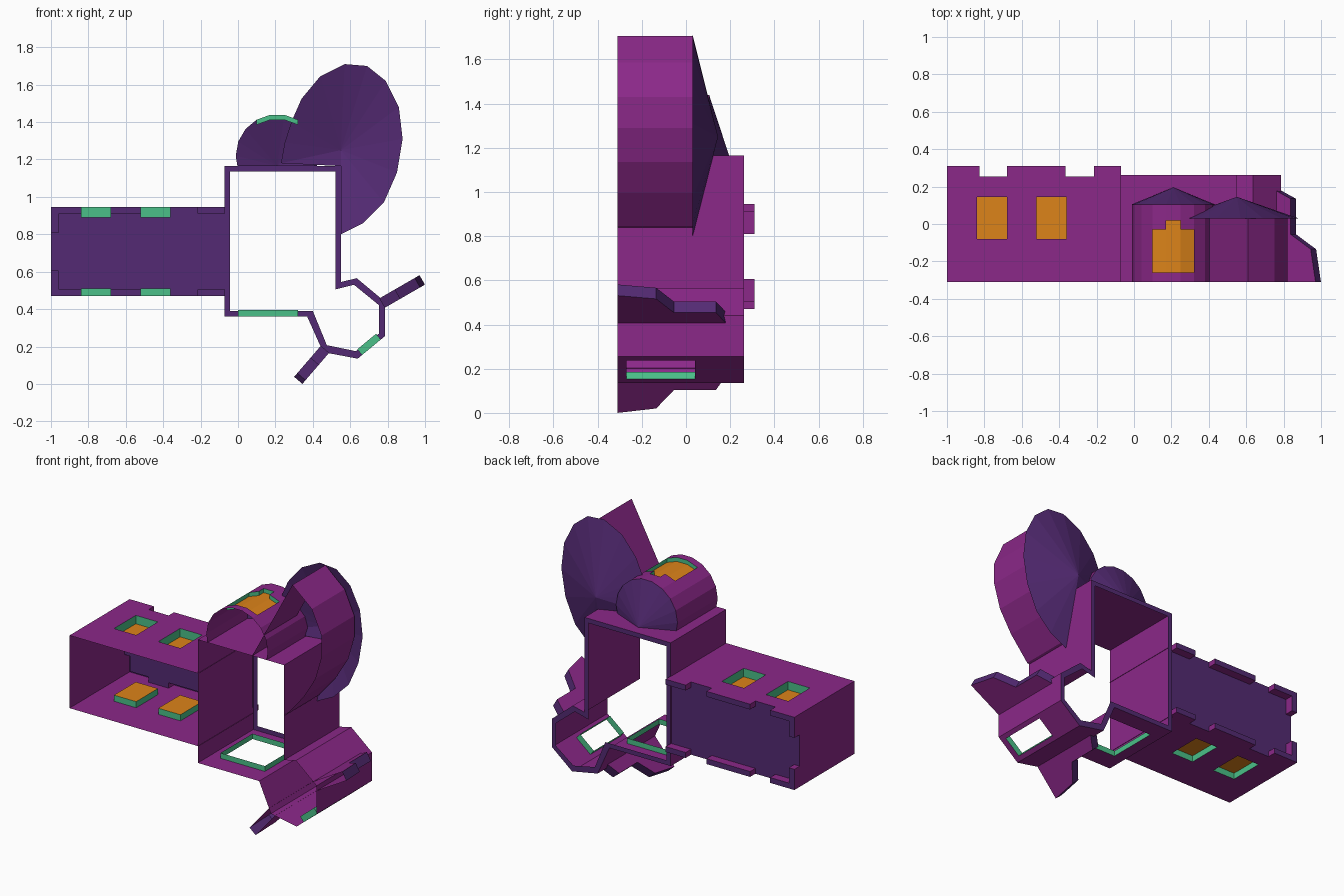
import bpy, bmesh, math
from mathutils import Vector

if "Cube" in bpy.data.objects:
    bpy.data.objects.remove(bpy.data.objects["Cube"])

PURPLE, INDIGO, GREEN, ORANGE = range(4)
MATS = []
for name, col in [("purple", (0.26, 0.021, 0.25)), ("indigo", (0.088, 0.023, 0.172)),
                  ("green", (0.07, 0.53, 0.25)), ("orange", (0.72, 0.23, 0.01))]:
    m = bpy.data.materials.new(name)
    m.diffuse_color = (*col, 1)
    m.use_nodes = True
    m.node_tree.nodes["Principled BSDF"].inputs["Base Color"].default_value = m.diffuse_color
    MATS.append(m)

FRONT, BACK = -0.31, 0.262


def face(bm, pts, mat):
    f = bm.faces.new([bm.verts.new(p) for p in pts])
    f.material_index = mat


def finish(bm, name):
    bmesh.ops.remove_doubles(bm, verts=bm.verts, dist=0.0005)
    bmesh.ops.recalc_face_normals(bm, faces=bm.faces)
    me = bpy.data.meshes.new(name)
    bm.to_mesh(me)
    bm.free()
    for m in MATS:
        me.materials.append(m)
    ob = bpy.data.objects.new(name, me)
    bpy.context.collection.objects.link(ob)


def panel(bm, at, us, vs, cells=(), depth=0.04, base=PURPLE, side=GREEN, floor=ORANGE):
    """Grid of faces; listed cells are pushed by depth. at(u, v, d) gives the 3D point."""
    for i in range(len(us) - 1):
        for j in range(len(vs) - 1):
            ring = [(us[i], vs[j]), (us[i + 1], vs[j]), (us[i + 1], vs[j + 1]), (us[i], vs[j + 1])]
            if (i, j) not in cells:
                face(bm, [at(u, v, 0) for u, v in ring], base)
                continue
            if floor is not None:
                face(bm, [at(u, v, depth) for u, v in ring], floor)
            for k, nb in enumerate([(i, j - 1), (i + 1, j), (i, j + 1), (i - 1, j)]):
                if nb not in cells:
                    a, b = ring[k], ring[(k + 1) % 4]
                    face(bm, [at(*a, 0), at(*b, 0), at(*b, depth), at(*a, depth)], side)


def wall(bm, p, q, y1, us=(), vs=(), cells=(), **kw):
    """Flat wall running from p to q in the x-z plane, inside on the right hand."""
    p, q = Vector(p), Vector(q)
    d = (q - p).normalized()

    def at(u, v, dep):
        w = p + d * u + Vector((d.y, -d.x)) * dep
        return (w.x, v, w.y)
    panel(bm, at, [0, *us, (q - p).length], [FRONT, *vs, y1], cells, **kw)


# Left room: open front, recessed windows in floor and ceiling
bm = bmesh.new()
A, B, C, D = (-0.07, 0.47), (-1, 0.47), (-1, 0.945), (-0.07, 0.945)
win = {(1, 1), (3, 1)}
wall(bm, A, B, 0.255, (0.29, 0.45, 0.61, 0.77), (-0.08, 0.145), win, depth=0.04)
wall(bm, B, C, 0.255)
wall(bm, C, D, 0.255, (0.16, 0.32, 0.48, 0.64), (-0.08, 0.145), win, depth=0.055)
# back wall with raised tabs around its border
tabs = {(i, j) for i in (0, 1, 3, 5) for j in (0, 4)} | {(0, 1), (0, 3)}
panel(bm, lambda u, v, d: (u, 0.255 + d, v), [-1, -0.96, -0.825, -0.68, -0.365, -0.215, -0.07],
      [0.47, 0.505, 0.605, 0.81, 0.91, 0.945], tabs, depth=0.055,
      base=INDIGO, side=PURPLE, floor=INDIGO)
finish(bm, "left_room")

# Main room with lower annex: one tube with a flat rim at the back
outer = [(-0.073, 0.36), (-0.073, 1.165), (0.55, 1.165), (0.55, 0.545), (0.635, 0.565),
         (0.785, 0.44), (0.785, 0.255), (0.64, 0.135), (0.455, 0.17), (0.37, 0.36)]
inner = [(-0.042, 0.39), (-0.042, 1.135), (0.52, 1.135), (0.52, 0.505), (0.62, 0.53),
         (0.755, 0.42), (0.755, 0.27), (0.63, 0.175), (0.475, 0.207), (0.4, 0.39)]
bm = bmesh.new()
n = len(outer)
for i in range(n):
    j = (i + 1) % n
    p, q = outer[i], outer[j]
    if i == 9:      # floor hatch
        wall(bm, p, q, BACK, (0.05, 0.37), (-0.18, 0.15), {(1, 1)}, depth=0.035, floor=None)
    elif i == 6:    # annex hatch
        wall(bm, p, q, BACK, (0.028, 0.158), (-0.27, 0.04), {(1, 1)}, depth=0.04, floor=None)
    else:
        wall(bm, p, q, BACK)
    face(bm, [(x, BACK, z) for x, z in (p, q, inner[j], inner[i])], INDIGO)
finish(bm, "main_room")

# Rounded roof vault with skylight and half-cone end
ctr = Vector((0.21, 1.22))
arc = [Vector((-0.003, 1.165))]
arc += [ctr + 0.222 * Vector((math.cos(a), math.sin(a)))
        for a in (math.radians(180 - 20 * k) for k in range(10))]
arc.append(Vector((0.423, 1.165)))

bm = bmesh.new()
panel(bm, lambda u, v, d: (arc[u].x, v, arc[u].y - d), list(range(len(arc))),
      [FRONT, -0.26, -0.03, 0.02, 0.105], {(4, 1), (5, 1), (6, 1), (5, 2)}, depth=0.027)
for a, b in zip(arc, arc[1:]):
    face(bm, [(a.x, 0.105, a.y), (b.x, 0.105, b.y), (0.21, 0.195, 1.165)], INDIGO)
finish(bm, "roof_vault")

# Side chamber: straight sloping left side, rounded right side
bm = bmesh.new()
chamber = [(0.32, 1.165), (0.61, 1.705), (0.75, 1.585), (0.82, 1.43), (0.82, 1.29),
           (0.775, 1.135), (0.69, 0.995), (0.565, 0.845), (0.55, 0.84)]
for p, q in zip(chamber, chamber[1:]):
    wall(bm, p, q, 0.03)
finish(bm, "side_chamber")

# Wide shallow cone behind the chamber, cut off at the main room roof
bm = bmesh.new()
rim = [(0.23, 1.18), (0.25, 1.29), (0.285, 1.40), (0.34, 1.525), (0.44, 1.645), (0.57, 1.71),
       (0.69, 1.70), (0.79, 1.62), (0.86, 1.48), (0.88, 1.31), (0.85, 1.13), (0.78, 0.97),
       (0.67, 0.86), (0.55, 0.80)]
apex = (0.55, 0.145, 1.25)
for p, q in zip(rim, rim[1:]):
    face(bm, [(p[0], 0.03, p[1]), (q[0], 0.03, q[1]), apex], INDIGO)
face(bm, [(0.55, 0.123, 1.165), (0.23, 0.03, 1.18), apex], INDIGO)
finish(bm, "shallow_cone")


# Stepped fins on the annex corners, open at the front
def fin(name, base, tip):
    base, tip = Vector(base), Vector(tip)
    r = (tip - base).length
    d = (tip - base) / r
    side = Vector((-d.y, d.x)) * 0.029
    prof = [(0, FRONT), (r, FRONT), (r * 0.88, -0.135), (r * 0.38, -0.055),
            (r * 0.38, 0.135), (0, 0.18)]

    def ring(s):
        return [((base + d * u + side * s).x, y, (base + d * u + side * s).y) for u, y in prof]
    lo, hi = ring(-1), ring(1)
    bm = bmesh.new()
    face(bm, lo, PURPLE)
    face(bm, hi, PURPLE)
    for i in range(1, 5):
        face(bm, [lo[i], lo[i + 1], hi[i + 1], hi[i]], INDIGO)
    finish(bm, name)


fin("upper_fin", (0.77, 0.432), (0.985, 0.556))
fin("lower_fin", (0.465, 0.185), (0.322, 0.019))
